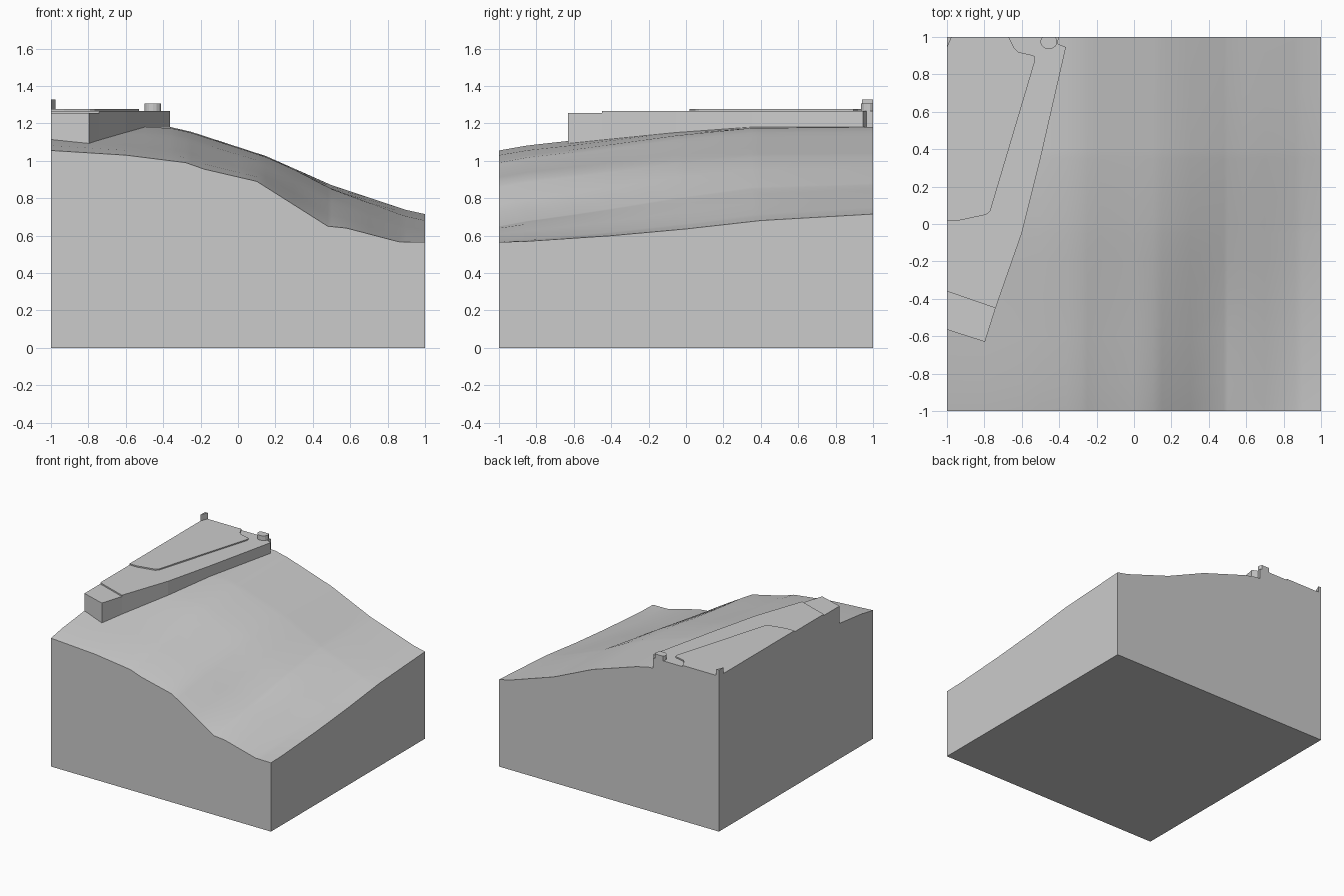
import bpy, bmesh, math

cube = bpy.data.objects.get("Cube")
if cube:
    bpy.data.objects.remove(cube, do_unlink=True)

grey = bpy.data.materials.new("plain grey")
grey.use_nodes = True
COLOUR = (0.6, 0.6, 0.6, 1)
grey.diffuse_color = COLOUR
grey.node_tree.nodes["Principled BSDF"].inputs["Base Color"].default_value = COLOUR


def finish(bm, name):
    bmesh.ops.recalc_face_normals(bm, faces=bm.faces)
    mesh = bpy.data.meshes.new(name)
    bm.to_mesh(mesh)
    bm.free()
    mesh.materials.append(grey)
    obj = bpy.data.objects.new(name, mesh)
    bpy.context.collection.objects.link(obj)
    return obj


def lerp_profile(points, s):
    for (a, za), (b, zb) in zip(points, points[1:]):
        if s <= b:
            return za + (zb - za) * (s - a) / (b - a)
    return points[-1][1]


def slab(name, outline, bottom, top):
    bm = bmesh.new()
    face = bm.faces.new([bm.verts.new((x, y, bottom)) for x, y in outline])
    ext = bmesh.ops.extrude_face_region(bm, geom=[face])
    for v in ext["geom"]:
        if isinstance(v, bmesh.types.BMVert):
            v.co.z = top
    return finish(bm, name)


# Hillside: front and back edge profiles, blended along y
FRONT = [(-1, 1.055), (-.6, 1.03), (-.28, .99), (-.18, .955), (.1, .89),
         (.48, .65), (.58, .64), (.86, .567), (1, .565)]
BACK = [(-1, 1.22), (-.5, 1.185), (-.36, 1.18), (-.25, 1.155), (.15, 1.025),
        (.5, .87), (.9, .737), (1, .715)]
BLEND_HIGH = [(-1, 0), (-.85, .16), (-.6, .33), (-.05, .75), (.35, .97), (1, 1)]
BLEND_LOW = [(-1, 0), (-.85, .03), (-.4, .23), (0, .47), (.4, .77), (1, 1)]


def height(x, y):
    k = min(1, max(0, (x - .3) / .7))
    t = lerp_profile(BLEND_HIGH, y) * (1 - k) + lerp_profile(BLEND_LOW, y) * k
    return lerp_profile(FRONT, x) * (1 - t) + lerp_profile(BACK, x) * t


xs = sorted({p[0] for p in FRONT + BACK} | {-.8, 0, .3, .7})
ys = sorted({p[0] for p in BLEND_HIGH + BLEND_LOW} | {.7, -.2})
bm = bmesh.new()
grid = [[bm.verts.new((x, y, height(x, y))) for x in xs] for y in ys]
for low, high in zip(grid, grid[1:]):
    for i in range(len(xs) - 1):
        bm.faces.new((low[i], low[i + 1], high[i + 1], high[i]))

# Block walls and underside
rim = [e for e in bm.edges if e.is_boundary]
ext = bmesh.ops.extrude_edge_only(bm, edges=rim)["geom"]
for v in ext:
    if isinstance(v, bmesh.types.BMVert):
        v.co.z = 0
bmesh.ops.contextual_create(bm, geom=[e for e in bm.edges if e.is_boundary])
hill = finish(bm, "hillside_block")
bpy.context.view_layer.objects.active = hill
hill.select_set(True)
bpy.ops.object.shade_smooth_by_angle(angle=math.radians(32))

# Flat terrace with a slightly lower front step
slab("terrace", [(-1, -.36), (-.74, -.45), (-.6, -.05), (-.5, .35), (-.364, .945),
                 (-.41, .965), (-.4, 1), (-1, 1)], 1.05, 1.267)
slab("terrace_step", [(-1, -.565), (-.797, -.63), (-.74, -.45), (-1, -.36)], 1.05, 1.256)

# Thin raised deck
slab("raised_deck", [(-1, .02), (-.93, .02), (-.79, .05), (-.768, .07), (-.53, .87),
                     (-.53, .895), (-.545, .903), (-.62, .92), (-.64, .94), (-.67, 1),
                     (-1, 1)], 1.25, 1.277)

# Round post cut flat at the back edge
ring = [(-.455 + .045 * math.cos(a), min(1, .975 + .04 * math.sin(a)))
        for a in (math.radians(140 + 260 * i / 10) for i in range(11))]
slab("round_post", ring, 1.15, 1.305)

# Corner stub
slab("corner_stub", [(-1, .94), (-.975, 1), (-1, 1)], 1.2, 1.327)
